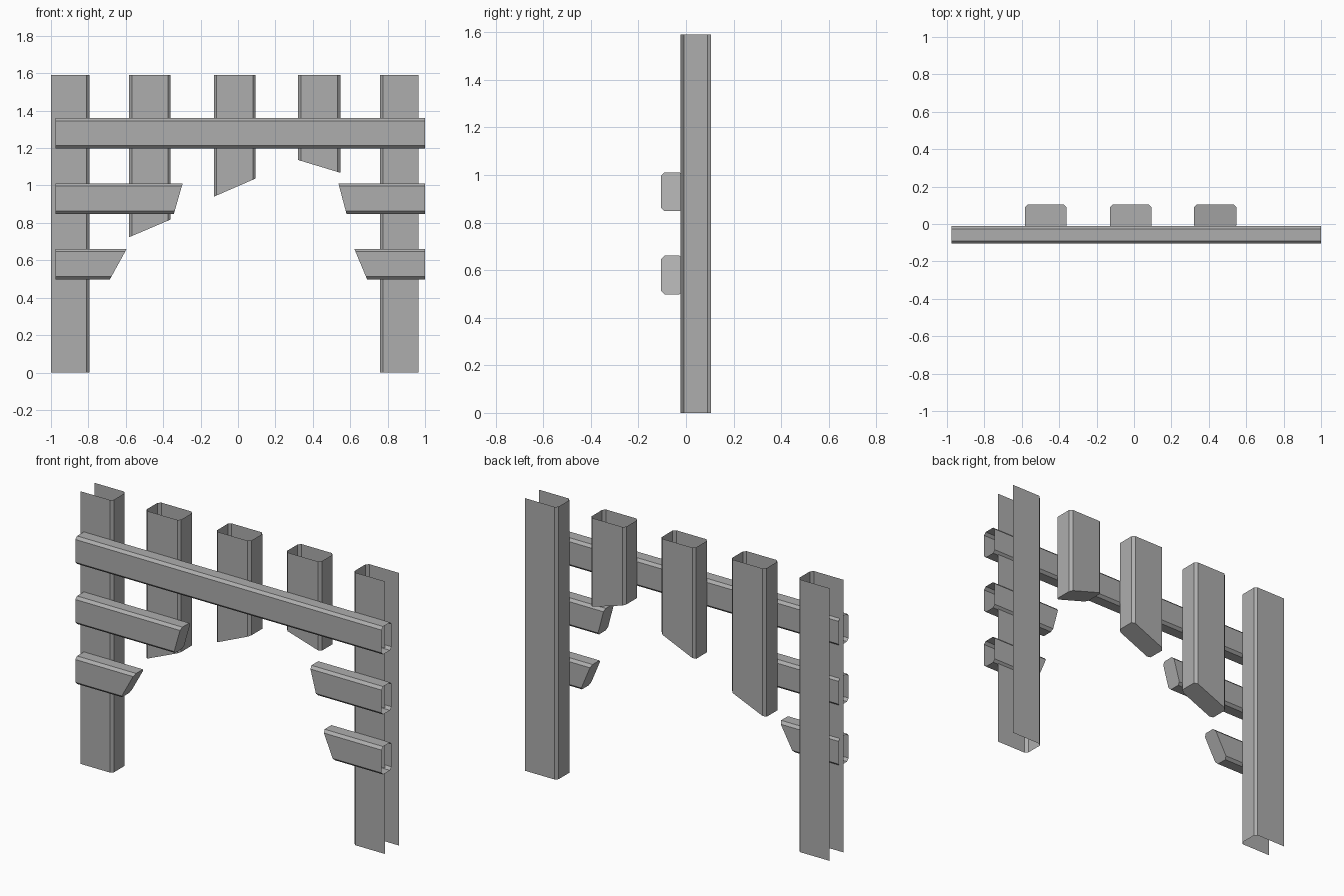
import bpy
import bmesh

if "Cube" in bpy.data.objects:
    bpy.data.objects.remove(bpy.data.objects["Cube"])

CH = 0.015  # corner chamfer

# Dark grey for every board
grey = bpy.data.materials.new("dark_grey")
grey.diffuse_color = (0.42, 0.42, 0.42, 1)
grey.use_nodes = True
grey.node_tree.nodes["Principled BSDF"].inputs["Base Color"].default_value = grey.diffuse_color


def section(a0, a1, b0, b1):
    """Chamfered rectangle, starting and ending on the a0 side."""
    return [(a0, b0 + CH), (a0 + CH, b0), (a1 - CH, b0), (a1, b0 + CH),
            (a1, b1 - CH), (a1 - CH, b1), (a0 + CH, b1), (a0, b1 - CH)]


def loft(name, loop_a, loop_b, closed=True, cap_a=False, cap_b=False, flip=False):
    """Hollow board between two end loops, with optional end caps."""
    bm = bmesh.new()
    va = [bm.verts.new(p) for p in loop_a]
    vb = [bm.verts.new(p) for p in loop_b]
    n = len(va)
    for i in range(n if closed else n - 1):
        j = (i + 1) % n
        bm.faces.new((va[i], va[j], vb[j], vb[i]))
    if cap_a:
        bm.faces.new(va[::-1])
    if cap_b:
        bm.faces.new(vb)
    if flip:
        bmesh.ops.reverse_faces(bm, faces=bm.faces[:])
    mesh = bpy.data.meshes.new(name)
    bm.to_mesh(mesh)
    bm.free()
    mesh.materials.append(grey)
    obj = bpy.data.objects.new(name, mesh)
    bpy.context.collection.objects.link(obj)
    return obj


Y0, Y1, TOP = -0.024, 0.105, 1.59


# Side posts: channels open towards the outside and at both ends
def post(name, outer, inner):
    s = 1 if inner > outer else -1
    prof = [(outer, Y0), (inner - s * CH, Y0), (inner, Y0 + CH),
            (inner, Y1 - CH), (inner - s * CH, Y1), (outer, Y1)]
    loft(name, [(x, y, 0) for x, y in prof], [(x, y, TOP) for x, y in prof],
         closed=False, flip=s < 0)


post("left_post", -1.0, -0.794)
post("right_post", 0.966, 0.759)

# Hanging boards: open tops, slanted closed bottoms
for name, x0, x1, zl, zr in [("left_board", -0.583, -0.36, 0.723, 0.818),
                             ("middle_board", -0.129, 0.094, 0.94, 1.037),
                             ("right_board", 0.322, 0.547, 1.136, 1.068)]:
    prof = section(x0, x1, Y0, Y1)
    low = [(x, y, zl + (zr - zl) * (x - x0) / (x1 - x0)) for x, y in prof]
    loft(name, low, [(x, y, TOP) for x, y in prof], cap_a=True)


# Horizontal rails: outer ends open, broken inner ends slanted and closed
def rail(name, z0, left, right, cap_l=False, cap_r=False):
    z1 = z0 + 0.163
    prof = section(-0.105, -0.012, z0, z1)

    def end(ends):
        lo, hi = ends
        return [(lo + (hi - lo) * (z - z0) / (z1 - z0), y, z) for y, z in prof]
    loft(name, end(left), end(right), cap_a=cap_l, cap_b=cap_r)


L, R = (-0.976, -0.976), (1.0, 1.0)
rail("top_rail", 1.198, L, R)
rail("middle_rail_left", 0.848, L, (-0.343, -0.296), cap_r=True)
rail("middle_rail_right", 0.848, (0.58, 0.537), R, cap_l=True)
rail("lower_rail_left", 0.498, L, (-0.685, -0.595), cap_r=True)
rail("lower_rail_right", 0.498, (0.69, 0.622), R, cap_l=True)
